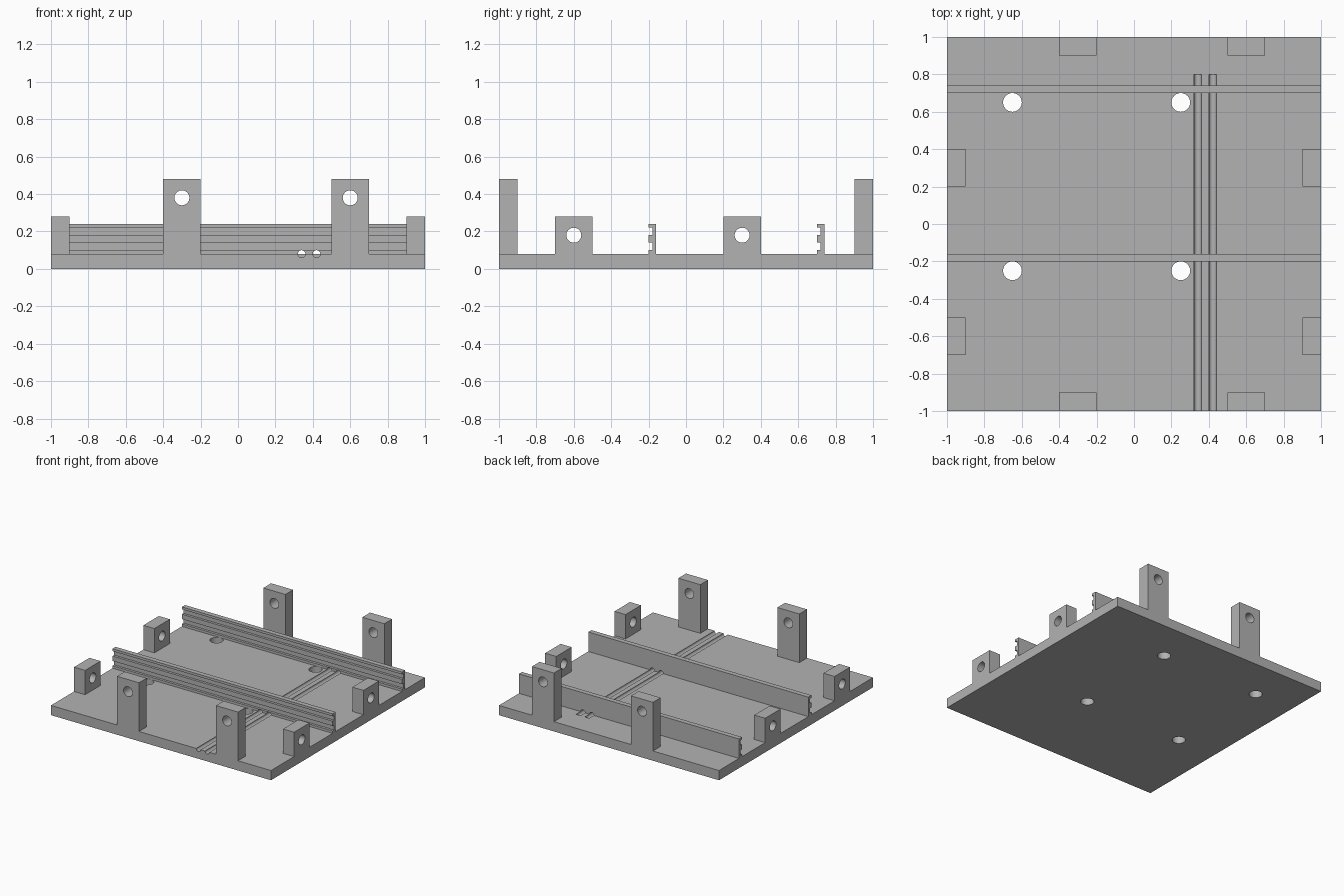
import bpy
import math

cube = bpy.data.objects.get("Cube")
if cube:
    bpy.data.objects.remove(cube, do_unlink=True)

grey = bpy.data.materials.new("plain_grey")
grey.use_nodes = True
GREY = (0.45, 0.45, 0.45, 1)
grey.diffuse_color = GREY
grey.node_tree.nodes["Principled BSDF"].inputs["Base Color"].default_value = GREY

BASE_TOP = 0.08


def prism(name, profile, x0, x1):
    """Extrude a closed (y, z) profile along x."""
    n = len(profile)
    verts = [(x, y, z) for x in (x0, x1) for y, z in profile]
    faces = [tuple(reversed(range(n))), tuple(range(n, 2 * n))]
    faces += [(i, (i + 1) % n, n + (i + 1) % n, n + i) for i in range(n)]
    mesh = bpy.data.meshes.new(name)
    mesh.from_pydata(verts, [], faces)
    mesh.materials.append(grey)
    obj = bpy.data.objects.new(name, mesh)
    bpy.context.collection.objects.link(obj)
    return obj


def box(name, x0, x1, y0, y1, z0, z1):
    return prism(name, [(y0, z0), (y1, z0), (y1, z1), (y0, z1)], x0, x1)


def drill(obj, centre, radius, length, axis):
    """Cut a round hole through obj along the given axis."""
    turn = {"x": (0, math.pi / 2, 0), "y": (math.pi / 2, 0, 0), "z": (0, 0, 0)}[axis]
    bpy.ops.mesh.primitive_cylinder_add(vertices=48, radius=radius, depth=length,
                                        location=centre, rotation=turn)
    cutter = bpy.context.object
    cutter.hide_render = True
    cutter.data.materials.append(grey)
    mod = obj.modifiers.new("hole", "BOOLEAN")
    mod.operation = "DIFFERENCE"
    mod.solver = "EXACT"
    mod.object = cutter
    bpy.ops.object.select_all(action="DESELECT")
    bpy.context.view_layer.objects.active = obj
    obj.select_set(True)
    bpy.ops.object.modifier_apply(modifier=mod.name)
    bpy.data.objects.remove(cutter, do_unlink=True)


def finish(obj):
    bpy.ops.object.select_all(action="DESELECT")
    bpy.context.view_layer.objects.active = obj
    obj.select_set(True)
    bpy.ops.object.shade_smooth_by_angle(angle=math.radians(30))


def cut_channels(obj):
    """Two round channels running from the front edge towards the back."""
    for x in (0.34, 0.42):
        drill(obj, (x, -0.15, BASE_TOP), 0.02, 1.9, "y")


# Base plate with four mounting holes and the channels
base = box("base_plate", -1, 1, -1, 1, 0, BASE_TOP)
for x in (-0.65, 0.25):
    for y in (-0.25, 0.65):
        drill(base, (x, y, 0.04), 0.05, 0.3, "z")
cut_channels(base)
finish(base)

# Slotted rails across the plate, grooves facing the front
for name, y in (("front_rail", -0.2), ("back_rail", 0.7)):
    back, slot = y + 0.04, y + 0.02
    profile = [(y, BASE_TOP), (back, BASE_TOP), (back, 0.24), (y, 0.24)]
    for low in (0.18, 0.10):
        profile += [(y, low + 0.04), (slot, low + 0.04), (slot, low), (y, low)]
    rail = prism(name, profile, -1, 1)
    cut_channels(rail)
    finish(rail)

# Tall drilled posts along the front and back edges
for side, y in (("front", -0.95), ("back", 0.95)):
    for label, x in (("right", -0.3), ("left", 0.6)):
        post = box(f"{side}_{label}_tall_post", x - 0.1, x + 0.1,
                   y - 0.05, y + 0.05, BASE_TOP, 0.48)
        drill(post, (x, y, 0.38), 0.04, 0.3, "y")
        finish(post)

# Short drilled posts along the two sides
for side, x in (("right", -0.95), ("left", 0.95)):
    for label, y in (("front", -0.6), ("back", 0.3)):
        post = box(f"{side}_{label}_short_post", x - 0.05, x + 0.05,
                   y - 0.1, y + 0.1, BASE_TOP, 0.28)
        drill(post, (x, y, 0.18), 0.04, 0.3, "x")
        finish(post)
